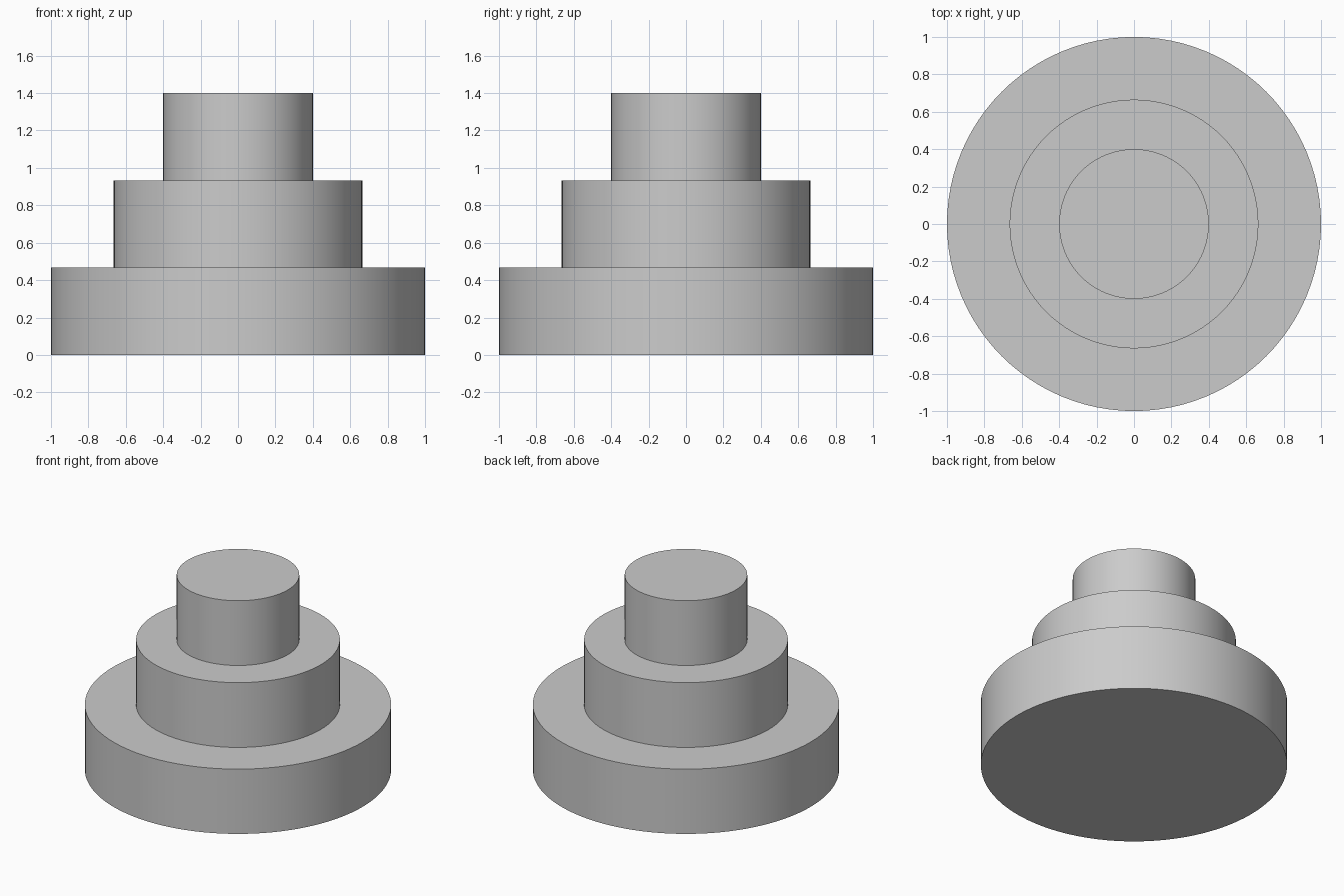
import bpy
import bmesh
import math

if "Cube" in bpy.data.objects:
    bpy.data.objects.remove(bpy.data.objects["Cube"])

SIDES = 96
TIER_HEIGHT = 1.4 / 3
RADII = [1.0, 0.665, 0.4]

# Stepped half-profile (radius, height), from the bottom centre to the top centre
profile = [(0, 0)]
for i, r in enumerate(RADII):
    profile += [(r, i * TIER_HEIGHT), (r, (i + 1) * TIER_HEIGHT)]
profile.append((0, len(RADII) * TIER_HEIGHT))

# Revolve the profile into one closed solid
bm = bmesh.new()
verts = [bm.verts.new((r, 0, z)) for r, z in profile]
edges = [bm.edges.new(pair) for pair in zip(verts, verts[1:])]
bmesh.ops.spin(bm, geom=verts + edges, cent=(0, 0, 0), axis=(0, 0, 1),
               angle=2 * math.pi, steps=SIDES)
bmesh.ops.remove_doubles(bm, verts=bm.verts, dist=1e-4)
bmesh.ops.recalc_face_normals(bm, faces=bm.faces)

mesh = bpy.data.meshes.new("stepped_round_base")
bm.to_mesh(mesh)
bm.free()
tiers = bpy.data.objects.new("stepped_round_base", mesh)
bpy.context.collection.objects.link(tiers)

# Smooth round walls, sharp rims
bpy.context.view_layer.objects.active = tiers
tiers.select_set(True)
bpy.ops.object.shade_smooth_by_angle(angle=math.radians(30))
